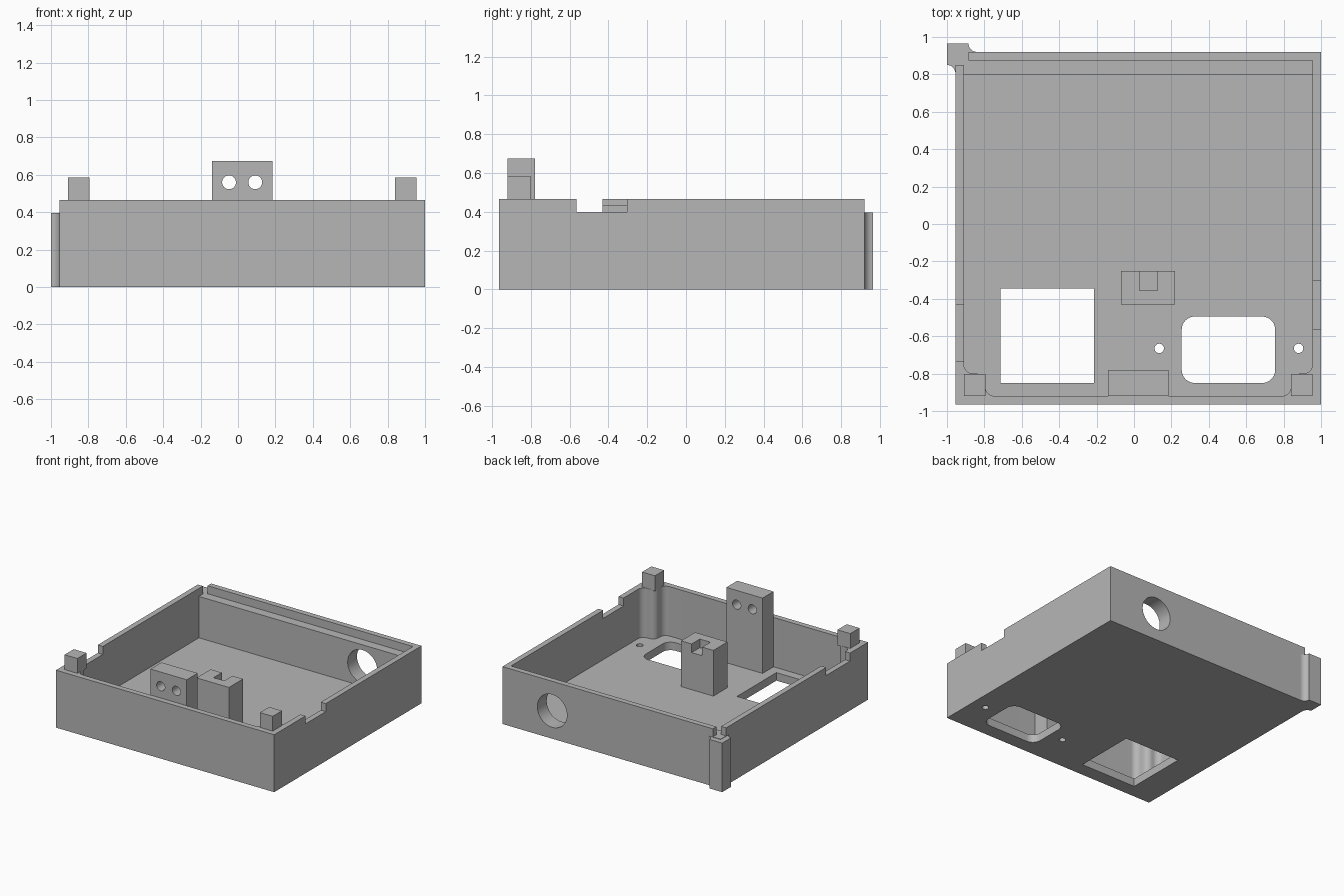
import bpy, bmesh, math
from mathutils import Matrix

scene = bpy.context.scene
if "Cube" in bpy.data.objects:
    bpy.data.objects.remove(bpy.data.objects["Cube"], do_unlink=True)

grey = bpy.data.materials.new("plain grey")
grey.use_nodes = True
colour = (0.47, 0.47, 0.47, 1)
grey.diffuse_color = colour
grey.node_tree.nodes["Principled BSDF"].inputs["Base Color"].default_value = colour


def finish(bm, name):
    bmesh.ops.recalc_face_normals(bm, faces=bm.faces)
    mesh = bpy.data.meshes.new(name)
    bm.to_mesh(mesh)
    bm.free()
    mesh.materials.append(grey)
    ob = bpy.data.objects.new(name, mesh)
    scene.collection.objects.link(ob)
    return ob


def prism(name, outline, z0, z1):
    """Extrude an outline in the ground plane from z0 to z1."""
    bm = bmesh.new()
    base = bm.faces.new([bm.verts.new((x, y, z0)) for x, y in outline])
    top = bmesh.ops.extrude_face_region(bm, geom=[base])["geom"]
    verts = [v for v in top if isinstance(v, bmesh.types.BMVert)]
    bmesh.ops.translate(bm, verts=verts, vec=(0, 0, z1 - z0))
    return finish(bm, name)


def box(name, x0, x1, y0, y1, z0, z1):
    return prism(name, [(x0, y0), (x1, y0), (x1, y1), (x0, y1)], z0, z1)


def cylinder(name, centre, radius, depth, along_y=False):
    bm = bmesh.new()
    turn = Matrix.Rotation(math.pi / 2 if along_y else 0, 4, "X")
    bmesh.ops.create_cone(bm, cap_ends=True, segments=40, radius1=radius, radius2=radius,
                          depth=depth, matrix=Matrix.Translation(centre) @ turn)
    return finish(bm, name)


def arc(cx, cy, r, start, end, steps=10):
    angles = [math.radians(start + (end - start) * i / steps) for i in range(steps + 1)]
    return [(cx + r * math.cos(a), cy + r * math.sin(a)) for a in angles]


def cut(target, *cutters):
    """Subtract the cutters, then remove them."""
    for cutter in cutters:
        cutter.hide_render = True
        mod = target.modifiers.new("cut", "BOOLEAN")
        mod.operation, mod.solver, mod.object = "DIFFERENCE", "EXACT", cutter
        bpy.context.view_layer.update()
        evaluated = target.evaluated_get(bpy.context.evaluated_depsgraph_get())
        mesh = bpy.data.meshes.new_from_object(evaluated)
        target.modifiers.clear()
        target.data = mesh
        bpy.data.objects.remove(cutter, do_unlink=True)


FLOOR, STEP, RIM = 0.065, 0.4, 0.465
LEFT, RIGHT, FRONT = -0.91, 0.955, -0.92     # inner wall faces
MID = (LEFT + RIGHT) / 2
r = 0.05

# Tray with a cavity whose front corners leave rounded pillars
tray = box("tray", -0.955, 1, -0.965, 0.92, 0, RIM)
pillar = (arc(LEFT + r, -0.75, r, 180, 270)
          + arc(-0.845, -0.85, r, 90, 0)
          + arc(-0.745, FRONT + r, r, 180, 270))
mirrored = [(2 * MID - x, y) for x, y in reversed(pillar)]
cavity = pillar + mirrored + [(RIGHT, 0.8), (LEFT, 0.8)]
cut(tray, prism("cavity", cavity, FLOOR, 1))

# Back ledge, open back corner and side wall notches
cut(tray,
    box("ledge_cut", LEFT, RIGHT, 0.7, 0.875, STEP, 1),
    box("corner_cut", -1.1, -0.885, 0.85, 1, STEP, 1),
    box("right_wall_notch", -1.1, -0.9, -0.735, -0.43, STEP, 1),
    box("left_wall_notch", 0.94, 1.1, -0.565, -0.305, STEP, 1))

# Floor openings, screw holes and cable hole
q = 0.07
rounded = (arc(0.255 + q, -0.85 + q, q, 180, 270) + arc(0.755 - q, -0.85 + q, q, 270, 360)
           + arc(0.755 - q, -0.495 - q, q, 0, 90) + arc(0.255 + q, -0.495 - q, q, 90, 180))
cut(tray,
    box("square_opening", -0.715, -0.215, -0.85, -0.345, -0.2, 0.2),
    prism("rounded_opening", rounded, -0.2, 0.2),
    cylinder("cable_hole", (0.555, 0.86, 0.225), 0.133, 0.4, True),
    *[cylinder("screw_hole", (x, -0.665, 0), 0.025, 0.4) for x in (0.135, 0.88)])

# Corner lug with hollow fillets running into the walls
f = 0.045
lug = ([(-1, 0.965)] + arc(-0.885 + f, 0.965, f, 180, 270)
       + [(-0.84, 0.85), (-0.9, 0.805)] + arc(-1, 0.85 - f, f, 0, 90))
corner_lug = prism("corner_lug", lug, 0, 0.397)

# Square pegs on the front pillars
for name, x in (("right_peg", LEFT), ("left_peg", RIGHT - 0.115)):
    box(name, x, x + 0.115, FRONT, -0.802, RIM - 0.005, 0.585)

# Tall bracket with two holes
bracket = box("bracket", -0.14, 0.185, FRONT, -0.78, FLOOR - 0.01, 0.675)
cut(bracket, *[cylinder("bracket_hole", (x, -0.85, 0.56), 0.037, 0.4, True)
               for x in (-0.048, 0.092)])

# Slotted block standing on the floor
block = box("slotted_block", -0.07, 0.22, -0.43, -0.25, FLOOR - 0.01, 0.435)
cut(block, box("slot", 0.03, 0.125, -0.355, -0.2, 0.365, 0.6))

# Smooth curved walls, sharp edges kept
bpy.ops.object.select_all(action="DESELECT")
for ob in (tray, corner_lug, bracket):
    ob.select_set(True)
bpy.context.view_layer.objects.active = tray
bpy.ops.object.shade_smooth_by_angle(angle=math.radians(30))
